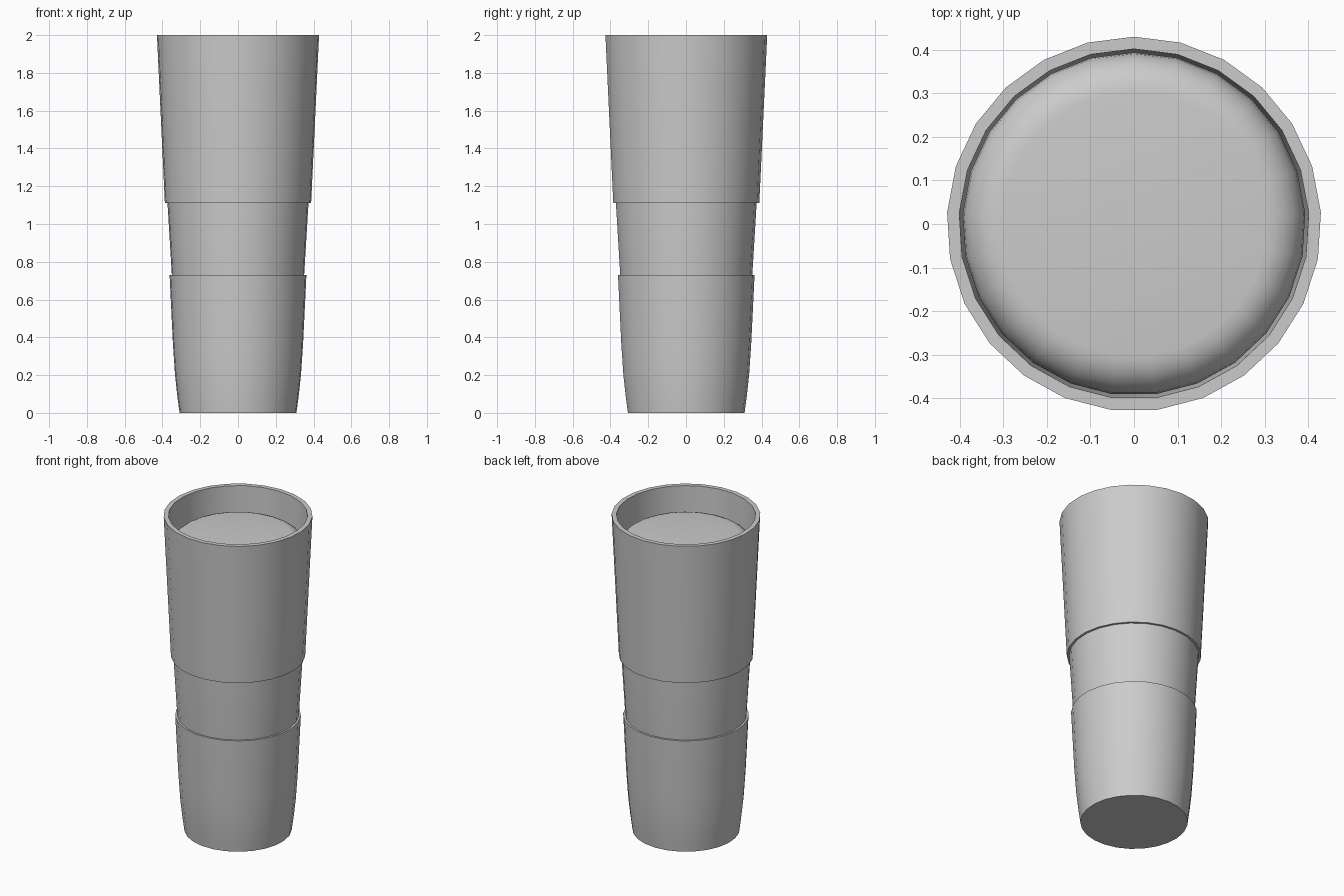
import bpy, bmesh, math

if "Cube" in bpy.data.objects:
    bpy.data.objects.remove(bpy.data.objects["Cube"])

SIDES = 25


def lathe(name, profile, closed=False):
    """Revolve (radius, z) points around z; open profiles get flat end caps."""
    bm = bmesh.new()
    rings = []
    for r, z in profile:
        ring = []
        for i in range(SIDES):
            a = math.pi / 2 + 2 * math.pi * i / SIDES
            ring.append(bm.verts.new((r * math.cos(a), r * math.sin(a), z)))
        rings.append(ring)
    pairs = list(zip(rings, rings[1:]))
    if closed:
        pairs.append((rings[-1], rings[0]))
    for lo, hi in pairs:
        for i in range(SIDES):
            j = (i + 1) % SIDES
            bm.faces.new((lo[i], lo[j], hi[j], hi[i]))
    if not closed:
        bm.faces.new(rings[0])
        bm.faces.new(rings[-1])
    bmesh.ops.recalc_face_normals(bm, faces=bm.faces[:])
    mesh = bpy.data.meshes.new(name)
    bm.to_mesh(mesh)
    bm.free()
    obj = bpy.data.objects.new(name, mesh)
    bpy.context.collection.objects.link(obj)
    bpy.ops.object.select_all(action='DESELECT')
    obj.select_set(True)
    bpy.context.view_layer.objects.active = obj
    bpy.ops.object.shade_smooth_by_angle(angle=math.radians(35))
    return obj


# Lower cup: closed floor, slightly rounded flare, flat rim, inner wall and floor
lathe("lower_cup", [(0.31, 0), (0.322, 0.09), (0.334, 0.2), (0.345, 0.36),
                    (0.363, 0.73), (0.346, 0.73), (0.315, 0.2), (0.295, 0.03)])

# Middle body: tapered core with a rounded top shoulder inside the upper sleeve
body = [(0.29, 0.04), (0.315, 0.2), (0.351, 0.73), (0.374, 1.11), (0.394, 1.78)]
for k in range(1, 7):
    a = math.radians(15 * k)
    body.append((0.304 + 0.09 * math.cos(a), 1.78 + 0.09 * math.sin(a)))
lathe("middle_body", body)

# Upper sleeve: open tapered tube with a thick rim
lathe("upper_sleeve", [(0.388, 1.11), (0.43, 2.0), (0.402, 2.0),
                       (0.396, 1.78), (0.373, 1.11)], closed=True)
